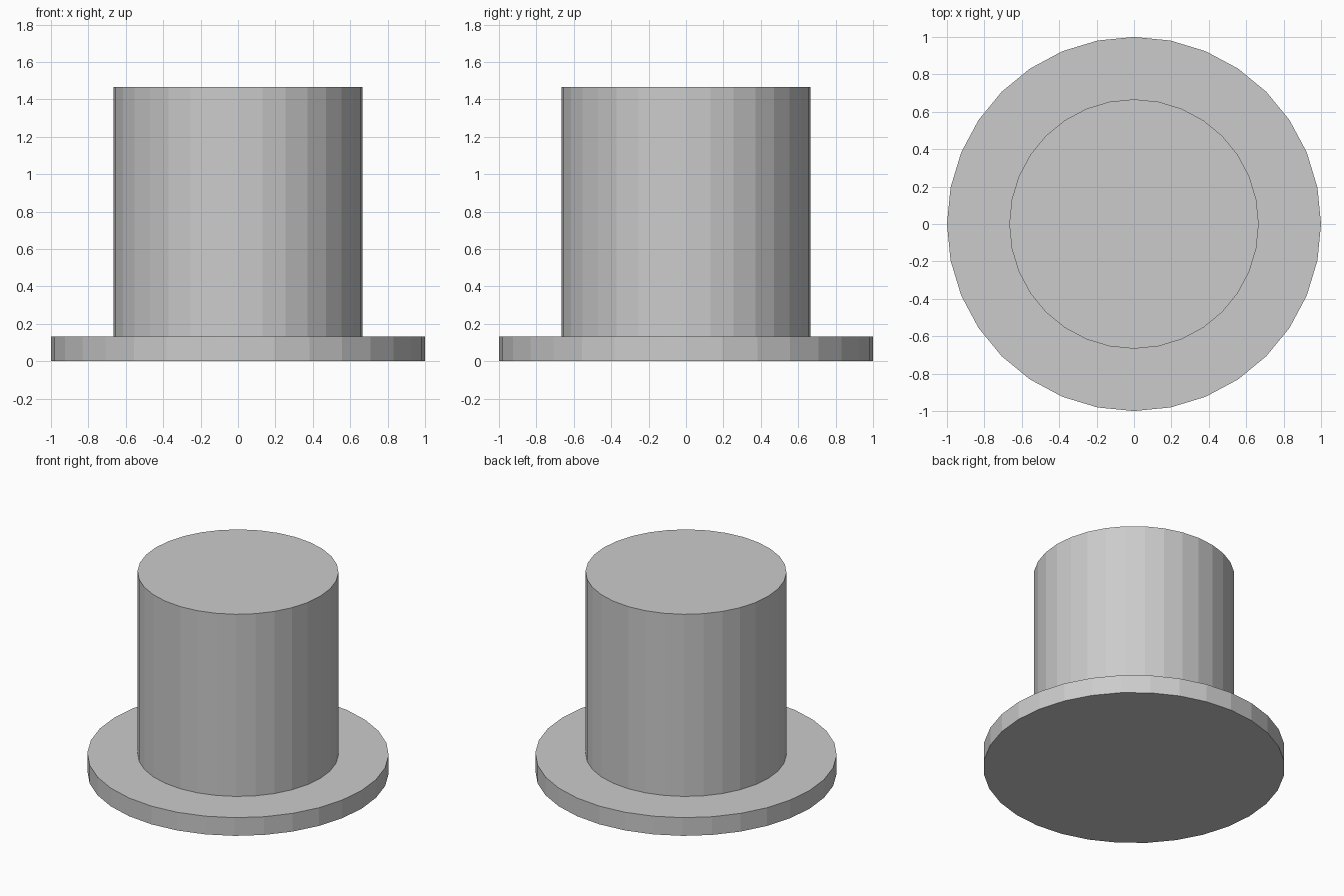
import bpy

if "Cube" in bpy.data.objects:
    bpy.data.objects.remove(bpy.data.objects["Cube"])


def disc(name, radius, bottom, top):
    """Flat-shaded 32-sided cylinder between two heights."""
    bpy.ops.mesh.primitive_cylinder_add(
        vertices=32, radius=radius, depth=top - bottom,
        location=(0, 0, (bottom + top) / 2))
    part = bpy.context.object
    part.name = name
    part.data.name = name
    return part


BRIM_TOP = 0.1333

# Wide flat brim
disc("hat_brim", 1.0, 0.0, BRIM_TOP)

# Tall crown standing on the brim
disc("hat_crown", 0.6667, BRIM_TOP, 1.4667)
